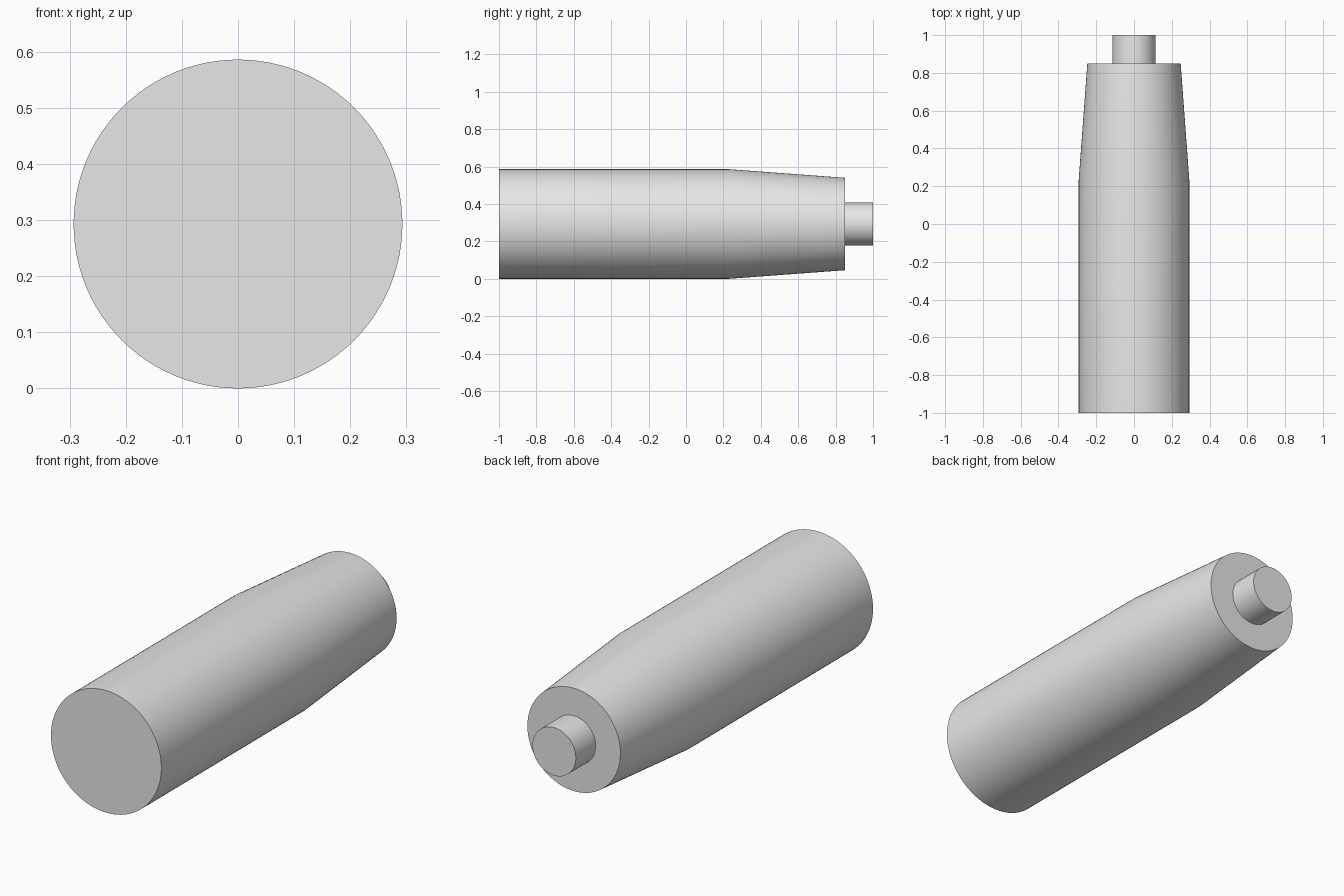
import bpy
import bmesh
import math
from mathutils import Matrix, Vector

default = bpy.data.objects.get("Cube")
if default:
    bpy.data.objects.remove(default, do_unlink=True)

RADIUS = 0.293
SIDES = 96

# One plain grey for the whole model
grey = bpy.data.materials.new("light_grey")
grey.use_nodes = True
colour = (0.8, 0.8, 0.8, 1)
grey.diffuse_color = colour
grey.node_tree.nodes["Principled BSDF"].inputs["Base Color"].default_value = colour


def turned_part(name, profile):
    """Turn a (y, radius) profile around the long axis; flat caps at both ends."""
    bm = bmesh.new()
    rings = []
    for y, r in profile:
        rings.append([bm.verts.new((r * math.sin(a), y, RADIUS + r * math.cos(a)))
                      for a in (math.tau * i / SIDES for i in range(SIDES))])
    for near, far in zip(rings, rings[1:]):
        for i in range(SIDES):
            j = (i + 1) % SIDES
            bm.faces.new((near[i], near[j], far[j], far[i]))
    bm.faces.new(rings[0])
    bm.faces.new(rings[-1])
    bmesh.ops.recalc_face_normals(bm, faces=bm.faces)
    mesh = bpy.data.meshes.new(name)
    bm.to_mesh(mesh)
    bm.free()
    mesh.materials.append(grey)
    obj = bpy.data.objects.new(name, mesh)
    bpy.context.collection.objects.link(obj)
    bpy.ops.object.select_all(action='DESELECT')
    obj.select_set(True)
    bpy.context.view_layer.objects.active = obj
    bpy.ops.object.shade_smooth_by_angle(angle=math.radians(30))
    return obj


# Straight barrel narrowing to the back, with a thin pin seated in its end
turned_part("tapered_body", [(-1, RADIUS), (0.23, RADIUS), (0.85, 0.247)])
turned_part("end_pin", [(0.84, 0.115), (1, 0.115)])
